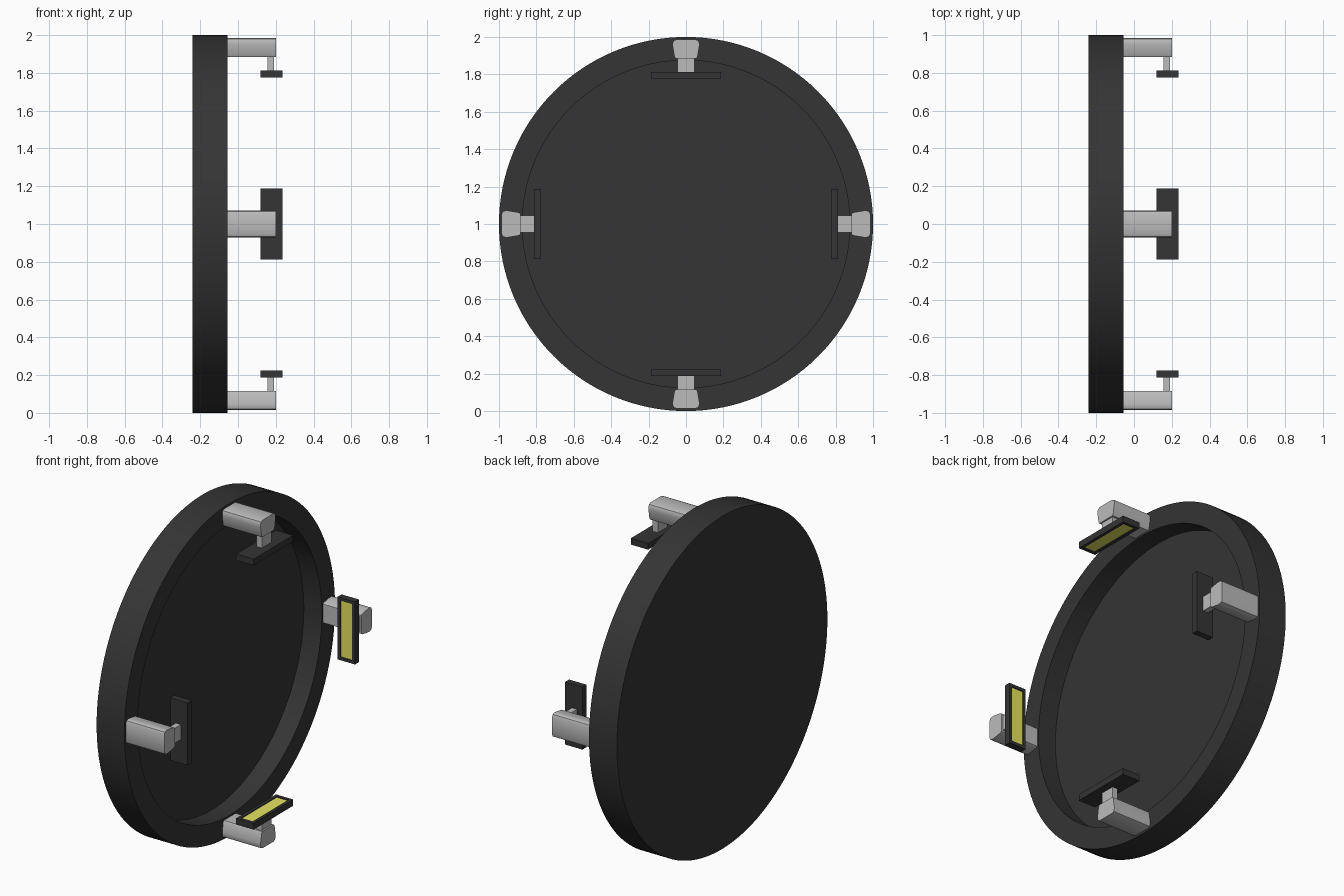
import bpy, bmesh, math
from mathutils import Matrix, Vector

if "Cube" in bpy.data.objects:
    bpy.data.objects.remove(bpy.data.objects["Cube"])

CENTRE = Vector((0, 0, 1))


def material(name, rgb):
    m = bpy.data.materials.new(name)
    m.diffuse_color = (*rgb, 1)
    m.use_nodes = True
    m.node_tree.nodes["Principled BSDF"].inputs["Base Color"].default_value = m.diffuse_color
    return m


black = material("black", (0.035, 0.035, 0.035))
yellow = material("yellow", (0.80, 0.78, 0.12))
light = material("light_grey", (0.50, 0.50, 0.50))


def finish(name, bm, mats, turn=0.0, smooth=30):
    """Turn the part about the disc axis, lift it and make an object."""
    bmesh.ops.recalc_face_normals(bm, faces=bm.faces)
    bm.transform(Matrix.Translation(CENTRE) @ Matrix.Rotation(turn, 4, 'X'))
    mesh = bpy.data.meshes.new(name)
    bm.to_mesh(mesh)
    bm.free()
    ob = bpy.data.objects.new(name, mesh)
    bpy.context.collection.objects.link(ob)
    for m in mats:
        mesh.materials.append(m)
    bpy.ops.object.select_all(action='DESELECT')
    ob.select_set(True)
    bpy.context.view_layer.objects.active = ob
    bpy.ops.object.shade_smooth_by_angle(angle=math.radians(smooth))
    return ob


def add_box(bm, lo, hi):
    size = [b - a for a, b in zip(lo, hi)]
    mid = [(a + b) / 2 for a, b in zip(lo, hi)]
    bmesh.ops.create_cube(bm, size=1, matrix=Matrix.Translation(mid) @ Matrix.Diagonal((*size, 1)))


# Dish: profile (x, radius) turned about the x axis, recessed on the +x side
def dish():
    bm = bmesh.new()
    n = 128
    rings = []
    for x, r in [(-0.24, 1.0), (-0.055, 1.0), (-0.055, 0.875), (-0.175, 0.875)]:
        rings.append([bm.verts.new((x, r * math.sin(2 * math.pi * i / n), r * math.cos(2 * math.pi * i / n)))
                      for i in range(n)])
    for a, b in zip(rings, rings[1:]):
        for i in range(n):
            j = (i + 1) % n
            bm.faces.new((a[i], a[j], b[j], b[i]))
    bm.faces.new(rings[0])
    bm.faces.new(rings[-1])
    finish("round_dish", bm, [black])


# Arm: rounded, slightly tapered section extruded along x
def arm(turn, i):
    half = [(0.056, 0.885), (0.062, 0.895), (0.071, 0.950), (0.071, 0.968), (0.066, 0.980), (0.052, 0.986)]
    section = half + [(-y, z) for y, z in reversed(half)]
    bm = bmesh.new()
    face = bm.faces.new([bm.verts.new((-0.06, y, z)) for y, z in section])
    ext = bmesh.ops.extrude_face_region(bm, geom=[face], use_keep_orig=True)
    bmesh.ops.translate(bm, vec=(0.26, 0, 0), verts=[g for g in ext['geom'] if isinstance(g, bmesh.types.BMVert)])
    finish(f"arm_{i}", bm, [light], turn, 40)


# Neck: short block joining the arm to its lamp
def neck(turn, i):
    bm = bmesh.new()
    add_box(bm, (0.155, -0.045, 0.81), (0.19, 0.045, 0.90))
    finish(f"lamp_neck_{i}", bm, [light], turn)


# Lamp: flat frame with a shallow yellow panel facing the dish axis
def lamp(turn, i):
    bm = bmesh.new()
    add_box(bm, (0.12, -0.188, 0.775), (0.235, 0.188, 0.813))
    bm.normal_update()
    panel = min(bm.faces, key=lambda f: f.calc_center_median().z)
    bmesh.ops.inset_region(bm, faces=[panel], thickness=0.026)
    bmesh.ops.inset_region(bm, faces=[panel], thickness=0.0001, depth=-0.006)
    panel.material_index = 1
    finish(f"lamp_{i}", bm, [black, yellow], turn)


dish()
for k in range(4):
    a = k * math.pi / 2
    arm(a, k + 1)
    neck(a, k + 1)
    lamp(a, k + 1)
